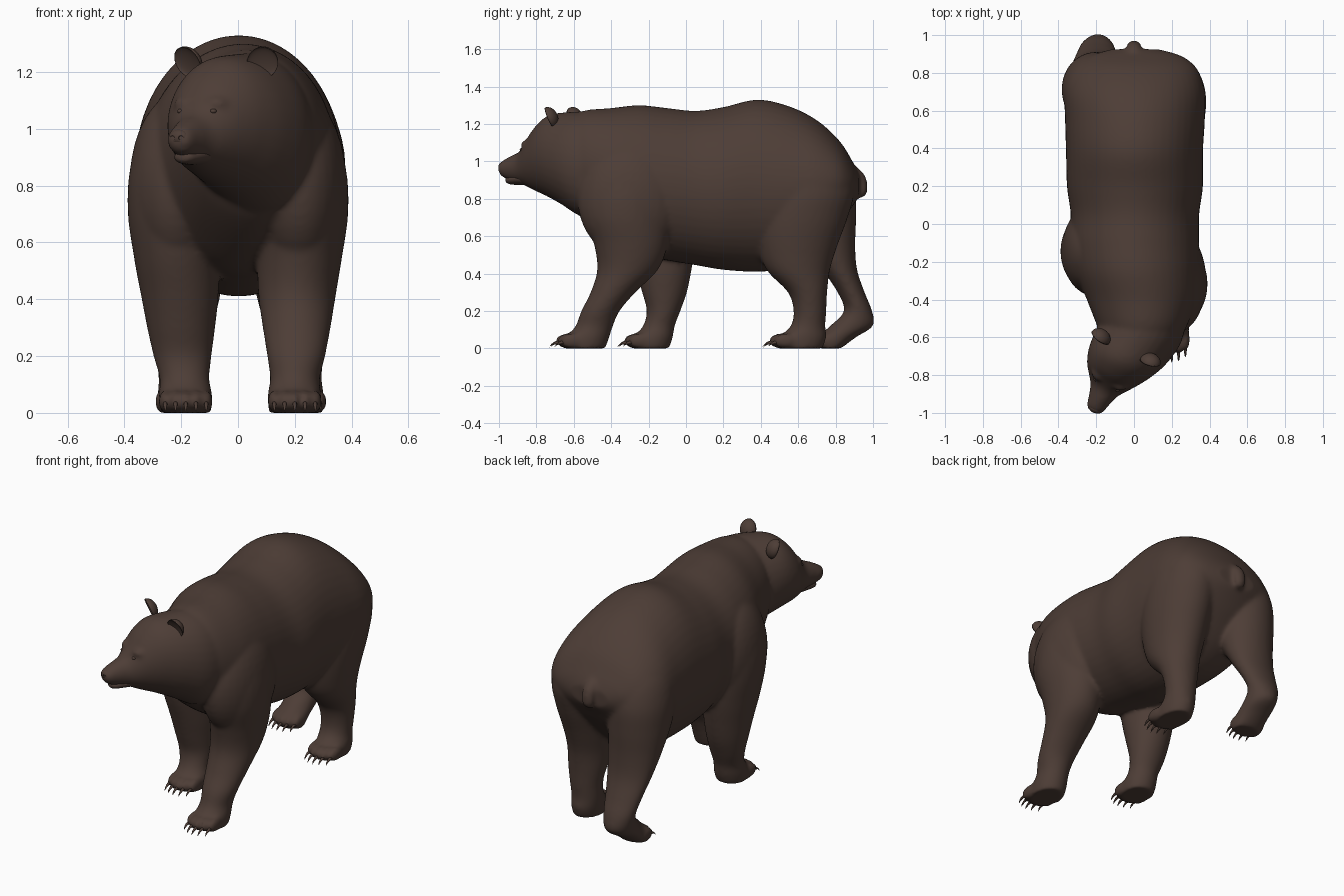
import bpy, bmesh
from math import sin, cos, pi, radians
from mathutils import Vector, Matrix

if "Cube" in bpy.data.objects:
    bpy.data.objects.remove(bpy.data.objects["Cube"])

fur = bpy.data.materials.new("dark brown fur")
fur.use_nodes = True
fur.diffuse_color = (0.075, 0.047, 0.037, 1)
fur.node_tree.nodes["Principled BSDF"].inputs["Base Color"].default_value = fur.diffuse_color
fur.node_tree.nodes["Principled BSDF"].inputs["Roughness"].default_value = 0.8


def finish(name, bm):
    """Turn a bmesh into a smooth, coloured object."""
    bmesh.ops.recalc_face_normals(bm, faces=bm.faces)
    for f in bm.faces:
        f.smooth = True
    mesh = bpy.data.meshes.new(name)
    bm.to_mesh(mesh)
    bm.free()
    mesh.materials.append(fur)
    ob = bpy.data.objects.new(name, mesh)
    bpy.context.collection.objects.link(ob)
    return ob


def dense(rows, steps=5):
    """Smooth curve through rows of numbers."""
    out = []
    for i in range(len(rows) - 1):
        four = [rows[min(max(i + k, 0), len(rows) - 1)] for k in (-1, 0, 1, 2)]
        for j in range(steps):
            t = j / steps
            out.append([b + 0.5 * t * (c - a + t * (2 * a - 5 * b + 4 * c - d
                                                    + t * (3 * b - a - 3 * c + d)))
                        for a, b, c, d in zip(*four)])
    return out + [list(rows[-1])]


def loft(bm, rings, n=32):
    """Skin elliptical rings, each given as centre and two half axes."""
    loops = [[bm.verts.new(c + a * cos(2 * pi * k / n) + b * sin(2 * pi * k / n))
              for k in range(n)] for c, a, b in rings]
    for lo, hi in zip(loops, loops[1:]):
        for k in range(n):
            bm.faces.new((lo[k], lo[(k + 1) % n], hi[(k + 1) % n], hi[k]))
    bm.faces.new(loops[0])
    bm.faces.new(loops[-1])


def ball(bm, centre, size, rot=Matrix()):
    m = Matrix.Translation(centre) @ rot @ Matrix.Diagonal((*size, 1))
    bmesh.ops.create_uvsphere(bm, u_segments=32, v_segments=20, radius=1, matrix=m)


# Trunk: y, top, bottom, right edge, left edge
TRUNK = [(-.66, 1.16, .84, -.1, .14), (-.62, 1.22, .78, -.15, .21), (-.55, 1.27, .69, -.19, .275),
         (-.4, 1.285, .58, -.25, .33), (-.25, 1.3, .5, -.31, .345), (-.1, 1.285, .47, -.335, .345),
         (.05, 1.27, .445, -.335, .345), (.2, 1.29, .42, -.355, .365), (.38, 1.33, .41, -.36, .365),
         (.55, 1.295, .43, -.365, .375), (.7, 1.22, .52, -.365, .375), (.82, 1.11, .66, -.315, .335),
         (.89, 1, .76, -.23, .25), (.925, .93, .81, -.12, .13)]
body = bmesh.new()
loft(body, [(Vector(((l + r) / 2, y, (t + b) / 2)), Vector(((l - r) / 2, 0, 0)),
             Vector((0, 0, (t - b) / 2))) for y, t, b, r, l in dense(TRUNK)], 48)

# Head, turned towards the model's right: distance forward, top, bottom, half width, side shift
TURN = Matrix.Translation((-.04, -.635, 0)) @ Matrix.Rotation(radians(-26), 4, 'Z')
AXES = TURN.to_3x3()
HEAD = [(-.36, 1.14, .82, .12, .04), (-.26, 1.22, .72, .18, .045), (-.13, 1.262, .7, .212, .045),
        (0, 1.262, .765, .207, .03), (.1, 1.245, .81, .183, .012), (.18, 1.18, .84, .145, 0),
        (.235, 1.1, .865, .105, 0), (.275, 1.055, .88, .078, 0), (.33, 1.03, .895, .06, 0),
        (.38, 1.005, .915, .048, 0), (.4, .985, .94, .032, 0)]
JAW = [(.16, .95, .87, .08, 0), (.27, .94, .873, .06, 0), (.33, .925, .876, .043, 0),
       (.352, .92, .882, .03, 0), (.36, .91, .89, .012, 0)]


def head_loft(bm, rows):
    loft(bm, [(TURN @ Vector((o, -s, (t + b) / 2)), AXES @ Vector((w, 0, 0)),
               Vector((0, 0, (t - b) / 2))) for s, t, b, w, o in dense(rows)])


head_loft(body, HEAD)

# Legs: shared heights and inner/outer edges, then foot shift, toe, back and front edges
Z = (0, .06, .12, .2, .3, .42, .55, .7, .85, 1, 1.12, 1.17)
FORE_X = ((.105, .285), (.1, .29), (.11, .285), (.1, .305), (.085, .325), (.07, .345),
          (.068, .367), (.07, .388), (.07, .382), (.07, .34), (.05, .25), (.05, .15))
HIND_X = ((.105, .28), (.1, .285), (.1, .28), (.1, .29), (.085, .31), (.06, .335),
          (.04, .358), (.025, .378), (.015, .38), (.02, .34), (.03, .24), (.03, .14))
LEGS = {
    "left front": (1, .004, FORE_X, -.672, ((-.65, -.43), (-.64, -.41), (-.59, -.39),
                   (-.56, -.355), (-.51, -.27), (-.475, -.15), (-.49, -.1), (-.53, -.1),
                   (-.53, -.1), (-.48, -.12), (-.4, -.17), (-.34, -.22))),
    "right front": (-1, .012, FORE_X, -.308, ((-.29, -.09), (-.28, -.07), (-.23, -.06),
                    (-.21, -.03), (-.235, .005), (-.27, .03), (-.31, .05), (-.34, .06),
                    (-.36, .06), (-.34, .03), (-.28, -.03), (-.22, -.1))),
    "left hind": (1, .02, HIND_X, .468, ((.49, .73), (.5, .75), (.56, .745), (.575, .75),
                  (.545, .755), (.43, .77), (.385, .81), (.38, .865), (.41, .9),
                  (.45, .85), (.52, .74), (.57, .66))),
    "right hind": (-1, 0, HIND_X, .71, ((.71, .83), (.71, .91), (.77, 1), (.845, .995),
                   (.81, .955), (.73, .915), (.64, .905), (.55, .91), (.5, .905),
                   (.48, .85), (.52, .74), (.57, .66))),
}
for name, (side, shift, xs, toe_y, ys) in LEGS.items():
    rows = [(z, *x, *y) for z, x, y in zip(Z, xs, ys)]
    loft(body, [(Vector((side * (i + o) / 2 + shift * max(0, 1 - 2 * z), (f + b) / 2, z)),
                 Vector(((o - i) / 2, 0, 0)), Vector((0, (b - f) / 2, 0)))
                for z, i, o, f, b in dense(rows)])
    # Five toes, each with a curved claw
    claws = bmesh.new()
    for k in range(-2, 3):
        x = side * .196 + shift + k * .036
        y = toe_y + .007 * k * k
        ball(body, (x, y + .035, .04), (.024, .062, .04))
        path = [(y, .032, .01), (y - .03, .03, .009), (y - .05, .018, .006),
                (y - .06, .005, .001)]
        loft(claws, [(Vector((x, py, pz)), Vector((r * .8, 0, 0)), Vector((0, r * .5, r)))
                     for py, pz, r in dense(path, 3)], 10)
    finish(name + " claws", claws)

# Shoulder muscles
ball(body, (.215, -.3, .8), (.168, .28, .32))
ball(body, (-.215, -.14, .8), (.168, .24, .32))

# Tail
TAIL = [(.86, .98, .03), (.905, .945, .038), (.938, .9, .038), (.947, .85, .037),
        (.948, .82, .03), (.947, .808, .014)]
loft(body, [(Vector((0, y, z)), Vector((r, 0, 0)), Vector((0, r * .65, r * .35)))
            for y, z, r in dense(TAIL)], 16)

# Brows, then blend everything into one skin
for s in (-1, 1):
    ball(body, TURN @ Vector((s * .06, -.198, 1.088)), (.045, .045, .03))
bear = finish("body", body)
remesh = bear.modifiers.new("blend", 'REMESH')
remesh.mode = 'VOXEL'
remesh.voxel_size = .011
remesh.use_smooth_shade = True
soft = bear.modifiers.new("soften", 'SMOOTH')
soft.factor = .5
soft.iterations = 12

# Lower jaw
jaw = bmesh.new()
head_loft(jaw, JAW)
finish("lower jaw", jaw)

# Nose pad with two nostril hollows
nose = bmesh.new()
ball(nose, TURN @ Vector((0, -.38, .97)), (.036, .024, .028), AXES.to_4x4())
pad = finish("nose", nose)
holes = bmesh.new()
for s in (-1, 1):
    ball(holes, TURN @ Vector((s * .018, -.403, .968)), (.01, .012, .008))
cutter = finish("nostril cutter", holes)
cutter.hide_render = True
cutter.hide_set(True)
cut = pad.modifiers.new("nostrils", 'BOOLEAN')
cut.operation = 'DIFFERENCE'
cut.object = cutter

# Cupped ears turned outwards, and small eyes
for s, label in ((1, "left"), (-1, "right")):
    ear = bmesh.new()
    ball(ear, (0, 0, 0), (.055, .045, .06))
    for v in ear.verts:
        if v.co.y < 0:
            v.co.y *= -.3
    tilt = (Matrix.Rotation(radians(s * 25), 4, 'Z') @ Matrix.Rotation(radians(s * 25), 4, 'Y')
            @ Matrix.Rotation(radians(25), 4, 'X'))
    ear.transform(TURN @ Matrix.Translation((s * .147 + .008, -.03, 1.233)) @ tilt)
    finish(label + " ear", ear)
    eye = bmesh.new()
    ball(eye, TURN @ Vector((s * .064, -.238, 1.062)), (.012, .012, .009))
    finish(label + " eye", eye)
